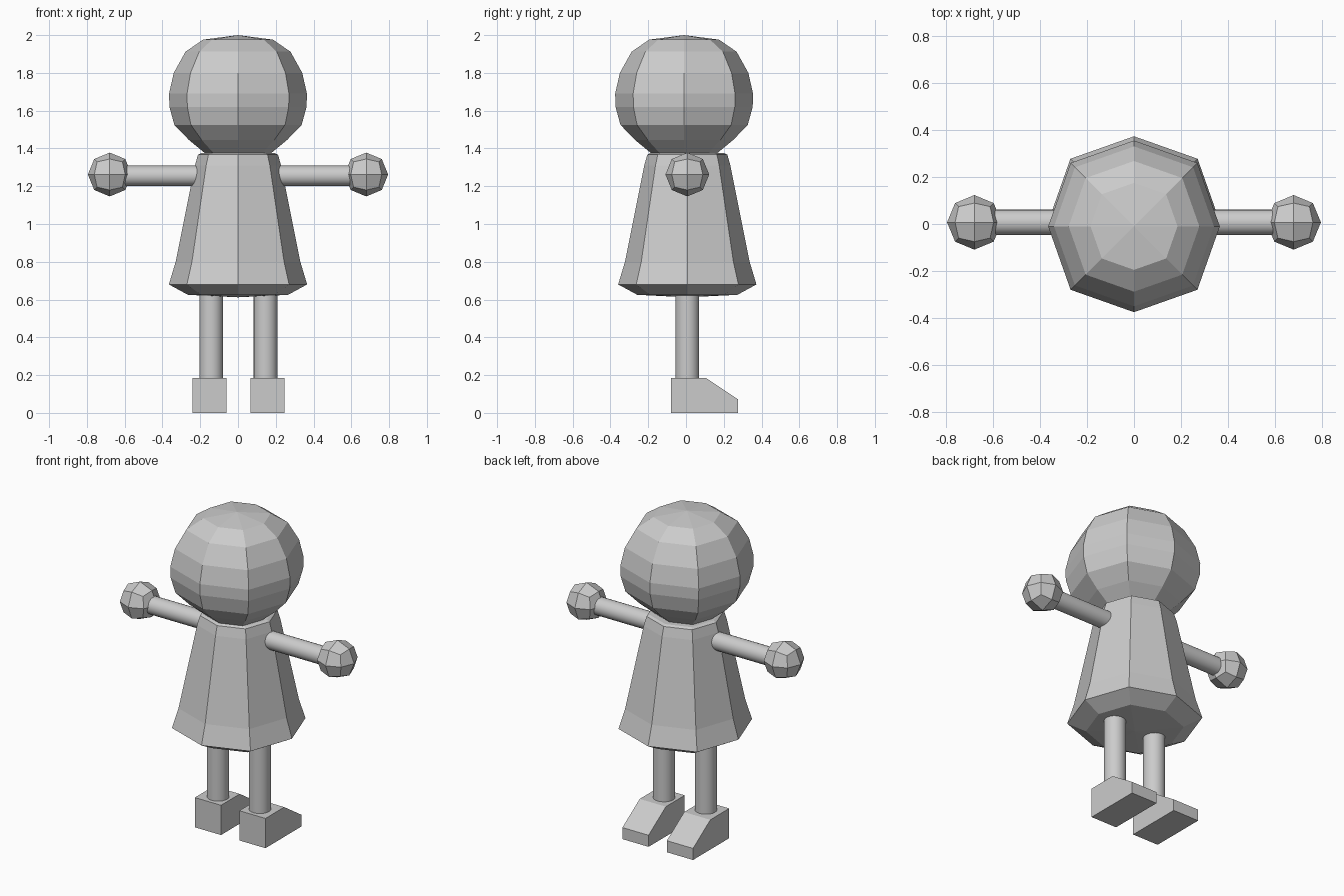
import bpy, bmesh, math
from mathutils import Matrix, Vector

if "Cube" in bpy.data.objects:
    bpy.data.objects.remove(bpy.data.objects["Cube"])

grey = bpy.data.materials.new("plain grey")
grey.diffuse_color = (0.6, 0.6, 0.6, 1)
grey.use_nodes = True
grey.node_tree.nodes["Principled BSDF"].inputs["Base Color"].default_value = grey.diffuse_color


def finish(name, bm, smooth=False):
    bmesh.ops.recalc_face_normals(bm, faces=bm.faces[:])
    me = bpy.data.meshes.new(name)
    bm.to_mesh(me)
    bm.free()
    me.materials.append(grey)
    ob = bpy.data.objects.new(name, me)
    bpy.context.collection.objects.link(ob)
    if smooth:
        bpy.context.view_layer.objects.active = ob
        ob.select_set(True)
        bpy.ops.object.shade_smooth_by_angle(angle=math.radians(35))
        ob.select_set(False)
    return ob


def lathe(name, profile, top, bottom, cy):
    """Eight-sided turned shape; the diagonal corners sit slightly further out."""
    bm = bmesh.new()
    n = 8
    rings = []
    for r, z in profile:
        ring = []
        for i in range(n):
            a, k = i * math.tau / n, r * (1.045 if i % 2 else 1)
            ring.append(bm.verts.new((k * math.cos(a), cy + k * math.sin(a), z)))
        rings.append(ring)
    for a, b in zip(rings, rings[1:]):
        for i in range(n):
            j = (i + 1) % n
            bm.faces.new((a[i], a[j], b[j], b[i]))
    for ring, z in ((rings[0], top), (rings[-1], bottom)):
        tip = bm.verts.new((0, cy, z))
        for i in range(n):
            bm.faces.new((ring[i], ring[(i + 1) % n], tip))
    return finish(name, bm)


def rod(name, start, end, radius):
    a, b = Vector(start), Vector(end)
    rot = (b - a).to_track_quat('Z', 'Y').to_matrix().to_4x4()
    bm = bmesh.new()
    bmesh.ops.create_cone(bm, cap_ends=True, segments=24, radius1=radius,
                          radius2=radius, depth=(b - a).length,
                          matrix=Matrix.Translation((a + b) / 2) @ rot)
    return finish(name, bm, True)


# head and tapered body
lathe("head", [(0.185, 1.976), (0.278, 1.912), (0.34, 1.80), (0.365, 1.69),
               (0.363, 1.62), (0.337, 1.525), (0.26, 1.445), (0.175, 1.375)],
      2.0, 1.365, -0.010)
lathe("body", [(0.195, 1.375), (0.212, 1.367), (0.228, 1.31), (0.33, 0.80),
               (0.366, 0.68), (0.265, 0.625)], 1.375, 0.612, 0.007)

for side, s in (("left", -1), ("right", 1)):
    # arm and ball hand (cube rounded to 24 faces)
    rod(side + "_arm", (s * 0.21, 0.007, 1.255), (s * 0.62, 0.007, 1.255), 0.054)
    bm = bmesh.new()
    bmesh.ops.create_cube(bm, size=2)
    bmesh.ops.subdivide_edges(bm, edges=bm.edges[:], cuts=1, use_grid_fill=True)
    for v in bm.verts:
        v.co = v.co.normalized() * 0.116 + Vector((s * 0.679, 0.007, 1.262))
    finish(side + "_hand", bm)

    # leg and wedge foot with the toe towards +y
    rod(side + "_leg", (s * 0.144 + 0.002, 0.007, 0.17),
        (s * 0.144 + 0.002, 0.007, 0.64), 0.063)
    bm = bmesh.new()
    outline = [(-0.08, 0), (0.275, 0), (0.275, 0.072), (0.105, 0.185), (-0.08, 0.185)]
    x0, x1 = s * 0.153 - 0.088, s * 0.153 + 0.092
    near, far = ([bm.verts.new((x, y, z)) for y, z in outline] for x in (x0, x1))
    bm.faces.new(near)
    bm.faces.new(far)
    for i in range(5):
        j = (i + 1) % 5
        bm.faces.new((near[i], near[j], far[j], far[i]))
    finish(side + "_foot", bm)
